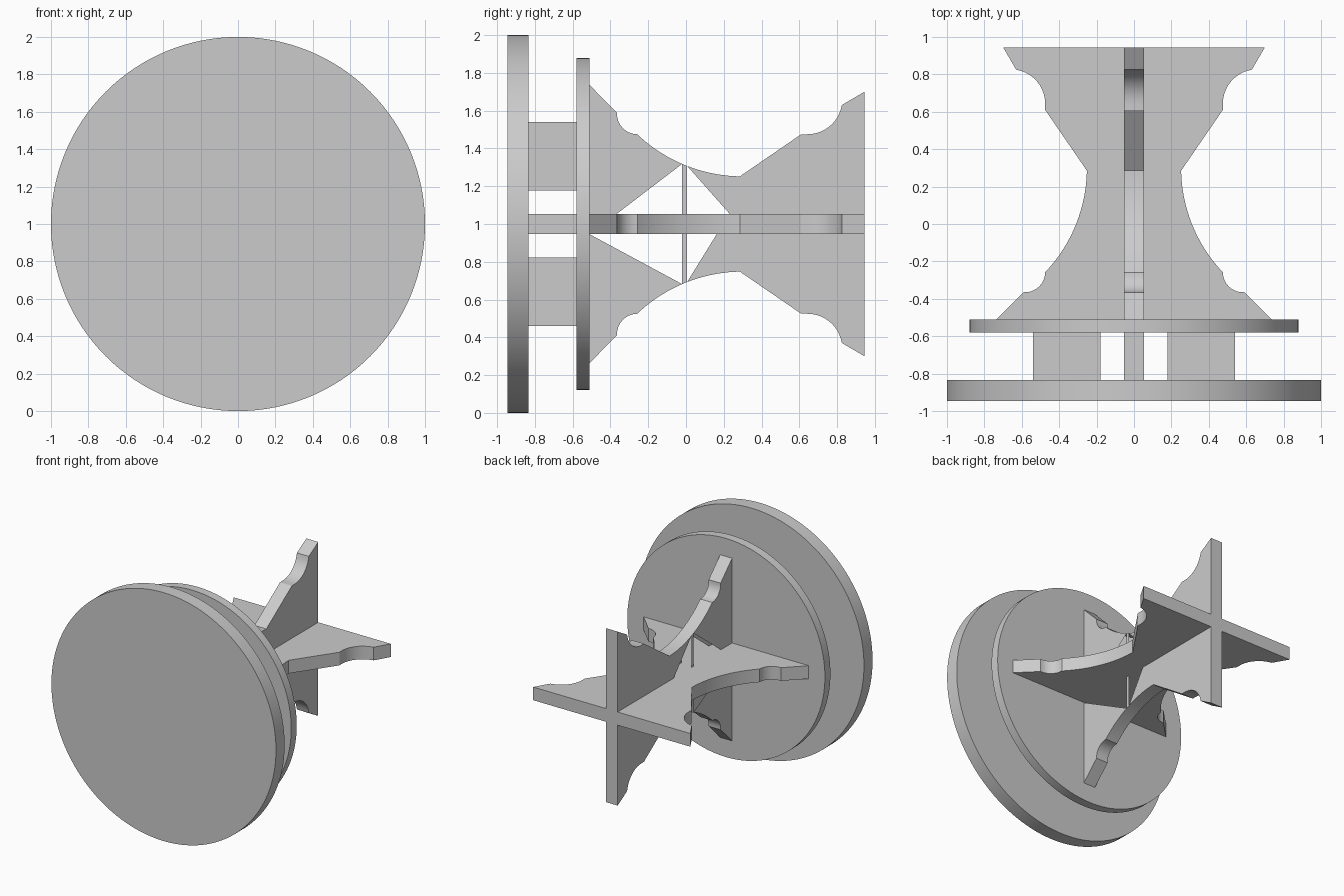
import bpy, bmesh, math
from mathutils import Vector, Matrix

if "Cube" in bpy.data.objects:
    bpy.data.objects.remove(bpy.data.objects["Cube"])

T = 0.053          # half thickness of the ribs
CZ = 1.0           # height of the spool axis


def arc(p, q, sag, n):
    """Points of a circular arc from p to q, bulging towards the axis."""
    p, q = Vector(p), Vector(q)
    chord = q - p
    c = chord.length
    d = chord / c
    side = Vector((d.y, -d.x))
    R = c * c / (8 * sag) + sag / 2
    half = math.asin(c / 2 / R)
    mid = (p + q) / 2 - side * (R - sag)
    return [tuple(mid + R * (side * math.cos(a) + d * math.sin(a)))
            for a in [half * (2 * i / n - 1) for i in range(n + 1)]]


def finish(bm, name):
    bmesh.ops.recalc_face_normals(bm, faces=bm.faces)
    me = bpy.data.meshes.new(name)
    bm.to_mesh(me)
    bm.free()
    ob = bpy.data.objects.new(name, me)
    bpy.context.collection.objects.link(ob)
    bpy.ops.object.select_all(action='DESELECT')
    ob.select_set(True)
    bpy.context.view_layer.objects.active = ob
    bpy.ops.object.shade_smooth_by_angle(angle=math.radians(20))
    return ob


def disc(name, radius, y0, y1):
    bm = bmesh.new()
    m = Matrix.Translation((0, (y0 + y1) / 2, CZ)) @ Matrix.Rotation(math.pi / 2, 4, 'X')
    bmesh.ops.create_cone(bm, cap_ends=True, segments=128, radius1=radius,
                          radius2=radius, depth=y1 - y0, matrix=m)
    return finish(bm, name)


def box(name, lo, hi):
    bm = bmesh.new()
    lo, hi = Vector(lo), Vector(hi)
    m = Matrix.Translation((lo + hi) / 2) @ Matrix.Diagonal((*(hi - lo), 1))
    bmesh.ops.create_cube(bm, size=1, matrix=m)
    return finish(bm, name)


def rib(name, outline, sides, place):
    """Edge band around the outline plus the given side panels on both faces."""
    bm = bmesh.new()
    n = len(outline)
    for i in range(n):
        (y0, r0), (y1, r1) = outline[i], outline[(i + 1) % n]
        bm.faces.new([bm.verts.new(place(*v)) for v in
                      ((y0, r0, -T), (y1, r1, -T), (y1, r1, T), (y0, r0, T))])
    for panel in sides:
        for t in (-T, T):
            bm.faces.new([bm.verts.new(place(y, r, t)) for y, r in panel])
    bmesh.ops.remove_doubles(bm, verts=bm.verts, dist=0.0005)
    return finish(bm, name)


# Half profile of a rib as (y, distance from axis)
front = [(-0.51, 0.735)] + arc((-0.365, 0.59), (-0.258, 0.475), 0.034, 8)[:-1]
waist = arc((-0.258, 0.475), (0.285, 0.252), 0.055, 21)
rear = [(0.61, 0.475)] + arc((0.64, 0.475), (0.825, 0.63), 0.045, 10) + [(0.945, 0.70)]
half = front + waist + rear
flip = lambda pts: [(y, -r) for y, r in reversed(pts)]
outline = half + flip(half)

# Horizontal rib, whole
rib("horizontal_rib", outline, [outline], lambda y, r, t: (r, y, CZ + t))

# Vertical rib, side panels open around the waist with a thin strip between
k = len(front) + 10
fore, aft, strip = half[:k + 1], half[k + 1:], half[k:k + 2]
panels = [fore + [(-0.509, -0.055)] + flip(fore),
          aft + flip(aft) + [(0.23, 0.055)],
          strip + flip(strip)]
rib("vertical_rib", outline, panels, lambda y, r, t: (t, y, CZ + r))

# End plates
disc("outer_disc", 1.0, -0.945, -0.835)
disc("inner_disc", 0.88, -0.58, -0.51)

# Four tabs joining the end plates
for s in (-1, 1):
    a, b = sorted((s * 0.178, s * 0.54))
    box("side_tab", (a, -0.835, CZ - T), (b, -0.58, CZ + T))
    box("upright_tab", (-T, -0.835, CZ + a), (T, -0.58, CZ + b))
